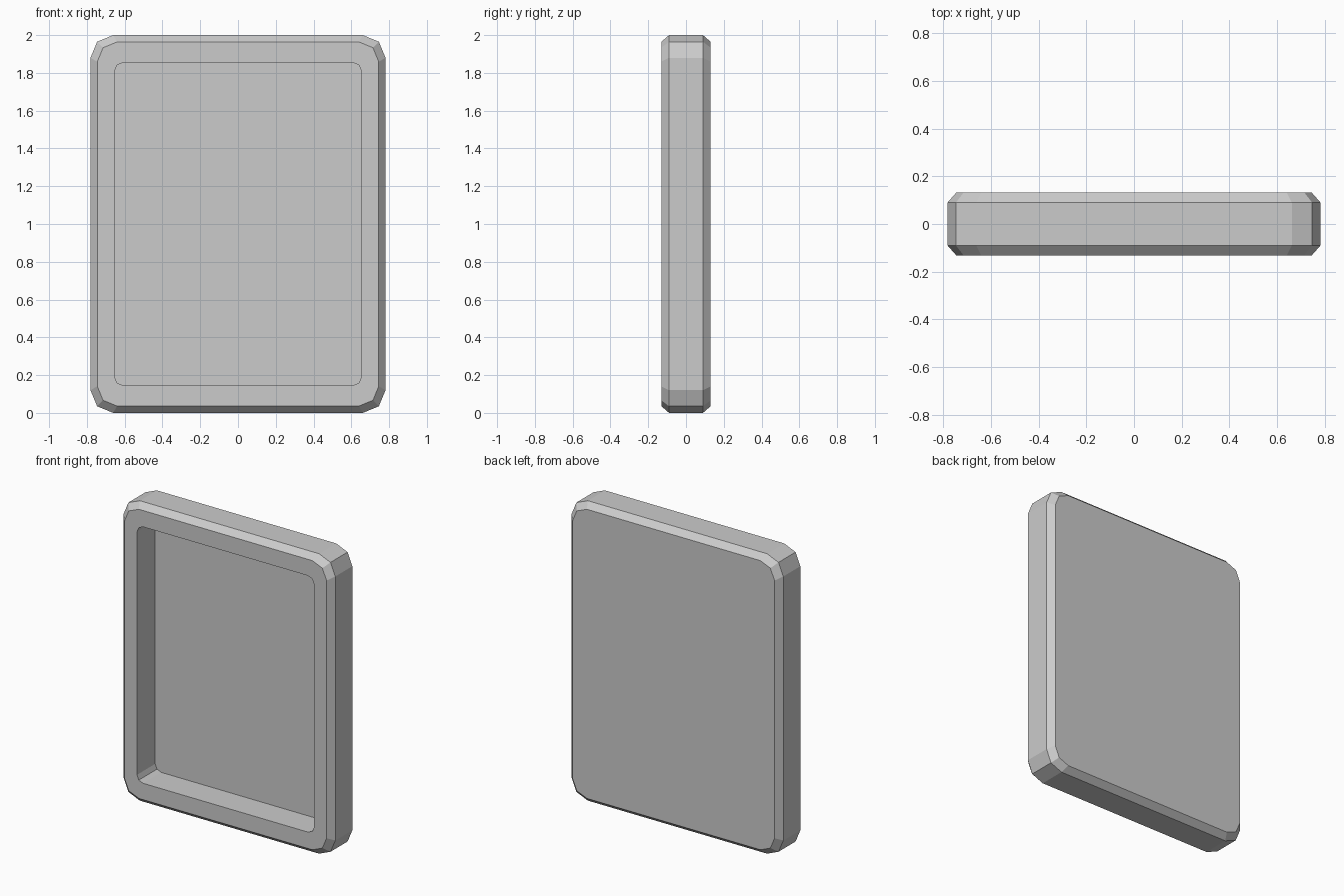
import bpy, bmesh
from math import sin, cos, pi

if "Cube" in bpy.data.objects:
    bpy.data.objects.remove(bpy.data.objects["Cube"])

CZ = 1.0  # centre height


def ring(bm, hw, hz, r, y, segs=2):
    """Rounded-rectangle loop of verts in the xz plane at depth y."""
    verts = []
    for i, (sx, sz) in enumerate([(1, 1), (-1, 1), (-1, -1), (1, -1)]):
        for k in range(segs + 1):
            a = (i + k / segs) * pi / 2
            x = sx * (hw - r) + r * cos(a)
            z = sz * (hz - r) + r * sin(a)
            verts.append(bm.verts.new((x, y, CZ + z)))
    return verts


def skin(bm, a, b):
    """Quad strip between two matching loops."""
    n = len(a)
    for i in range(n):
        j = (i + 1) % n
        bm.faces.new((a[i], a[j], b[j], b[i]))


bm = bmesh.new()
# back face, chamfer, side wall, chamfer, front rim, recess wall, recess floor
loops = [ring(bm, *p) for p in (
    (0.745, 0.964, 0.105, 0.131),
    (0.781, 1.0, 0.12, 0.09),
    (0.781, 1.0, 0.12, -0.09),
    (0.745, 0.964, 0.105, -0.131),
    (0.653, 0.855, 0.045, -0.131),
    (0.653, 0.855, 0.045, 0.06),
)]
for a, b in zip(loops, loops[1:]):
    skin(bm, a, b)
bm.faces.new(loops[0])
bm.faces.new(loops[-1])
bmesh.ops.recalc_face_normals(bm, faces=bm.faces)

mesh = bpy.data.meshes.new("tray_frame")
bm.to_mesh(mesh)
bm.free()
bpy.context.collection.objects.link(bpy.data.objects.new("tray_frame", mesh))
